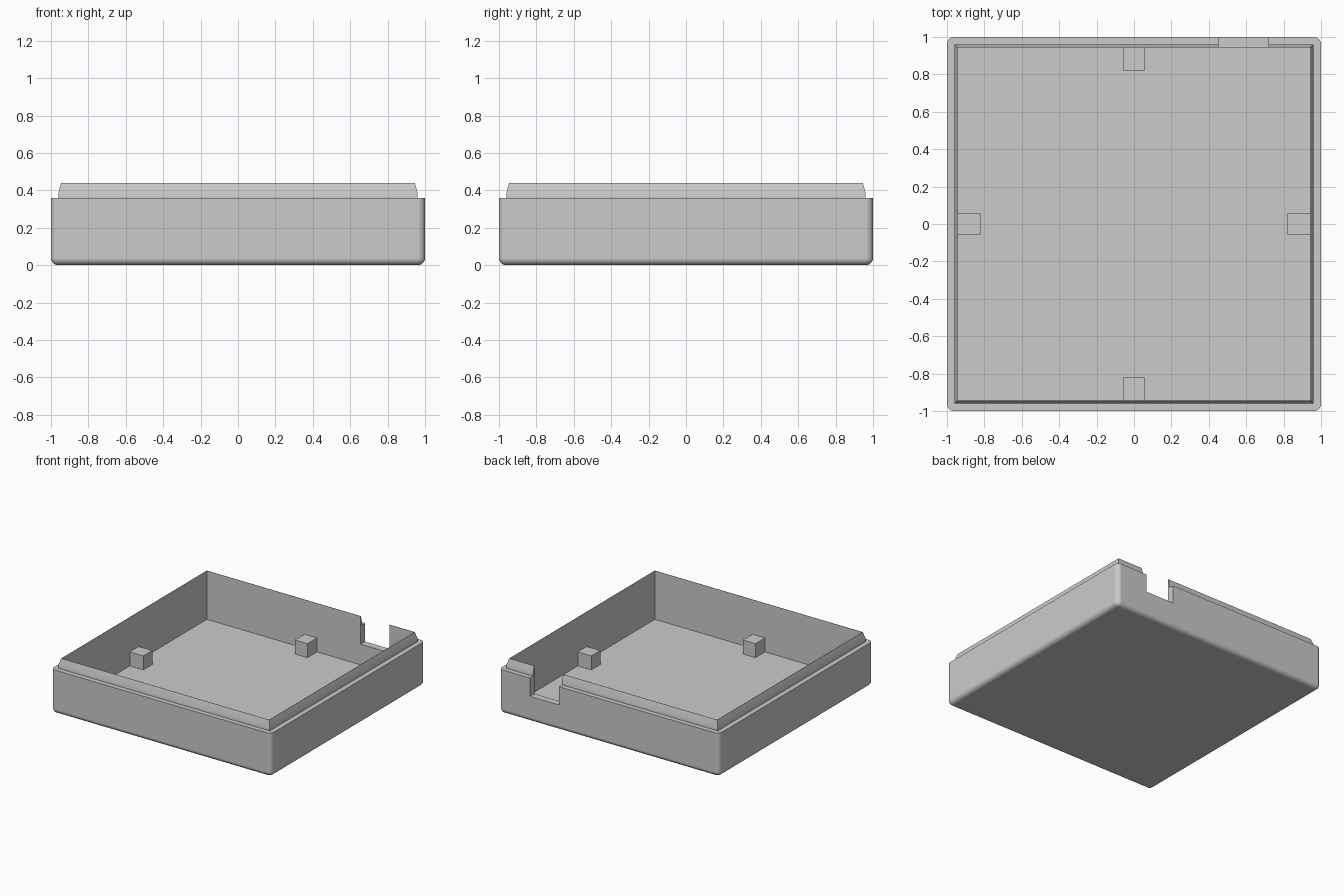
import bpy, bmesh
from mathutils import Matrix, Vector

cube = bpy.data.objects.get("Cube")
if cube:
    bpy.data.objects.remove(cube, do_unlink=True)

RIM, TOP, FLOOR, INNER = 0.36, 0.44, 0.04, 0.943

grey = bpy.data.materials.new("plain grey")
grey.use_nodes = True
grey.diffuse_color = (0.6, 0.6, 0.6, 1)
grey.node_tree.nodes["Principled BSDF"].inputs["Base Color"].default_value = (0.6, 0.6, 0.6, 1)


def add_object(name, bm):
    bmesh.ops.recalc_face_normals(bm, faces=bm.faces)
    mesh = bpy.data.meshes.new(name)
    bm.to_mesh(mesh)
    bm.free()
    mesh.materials.append(grey)
    obj = bpy.data.objects.new(name, mesh)
    bpy.context.collection.objects.link(obj)
    return obj


def box(lo, hi):
    lo, hi = Vector(lo), Vector(hi)
    bm = bmesh.new()
    bmesh.ops.create_cube(bm, size=1, matrix=Matrix.Translation((lo + hi) / 2)
                          @ Matrix.Diagonal((hi - lo).to_4d()))
    return bm


def combine(target, tool, operation):
    mod = target.modifiers.new(operation, 'BOOLEAN')
    mod.operation, mod.object, mod.solver = operation, tool, 'EXACT'
    select(target)
    bpy.ops.object.modifier_apply(modifier=mod.name)
    bpy.data.objects.remove(tool, do_unlink=True)


def select(obj):
    bpy.ops.object.select_all(action='DESELECT')
    obj.select_set(True)
    bpy.context.view_layer.objects.active = obj


# Tray block with rounded corners and underside edges
bm = box((-1, -1, 0), (1, 1, RIM))
edges = [e for e in bm.edges if not all(v.co.z > RIM - 0.01 for v in e.verts)]
bmesh.ops.bevel(bm, geom=edges, offset=0.038, segments=6, profile=0.5, affect='EDGES')
tray = add_object("tray", bm)

# Raised lip: a square stack, upright and then tapering inward
bm = bmesh.new()
rings = [[bm.verts.new((sx * r, sy * r, z)) for sx, sy in ((-1, -1), (1, -1), (1, 1), (-1, 1))]
         for r, z in ((0.961, 0.3), (0.961, 0.385), (0.945, TOP))]
for low, high in zip(rings, rings[1:]):
    for i in range(4):
        j = (i + 1) % 4
        bm.faces.new((low[i], low[j], high[j], high[i]))
bm.faces.new(rings[0])
bm.faces.new(rings[-1])
combine(tray, add_object("lip", bm), 'UNION')

# Hollow interior and cable notch in the back wall
combine(tray, add_object("cavity", box((-INNER, -INNER, FLOOR), (INNER, INNER, 0.6))), 'DIFFERENCE')
combine(tray, add_object("notch", box((0.455, 0.9, 0.21), (0.718, 1.1, 0.6))), 'DIFFERENCE')

select(tray)
bpy.ops.object.shade_smooth_by_angle(angle=0.5)
weighted = tray.modifiers.new("flat panels", 'WEIGHTED_NORMAL')
weighted.keep_sharp = True

# Support pegs at the middle of each wall
for turn, side in enumerate(("front", "left", "back", "right")):
    bm = box((-0.058, -INNER - 0.005, FLOOR - 0.01), (0.058, -0.82, 0.155))
    bm.transform(Matrix.Rotation(turn * 1.5707963, 4, 'Z'))
    add_object(side + "_peg", bm)
